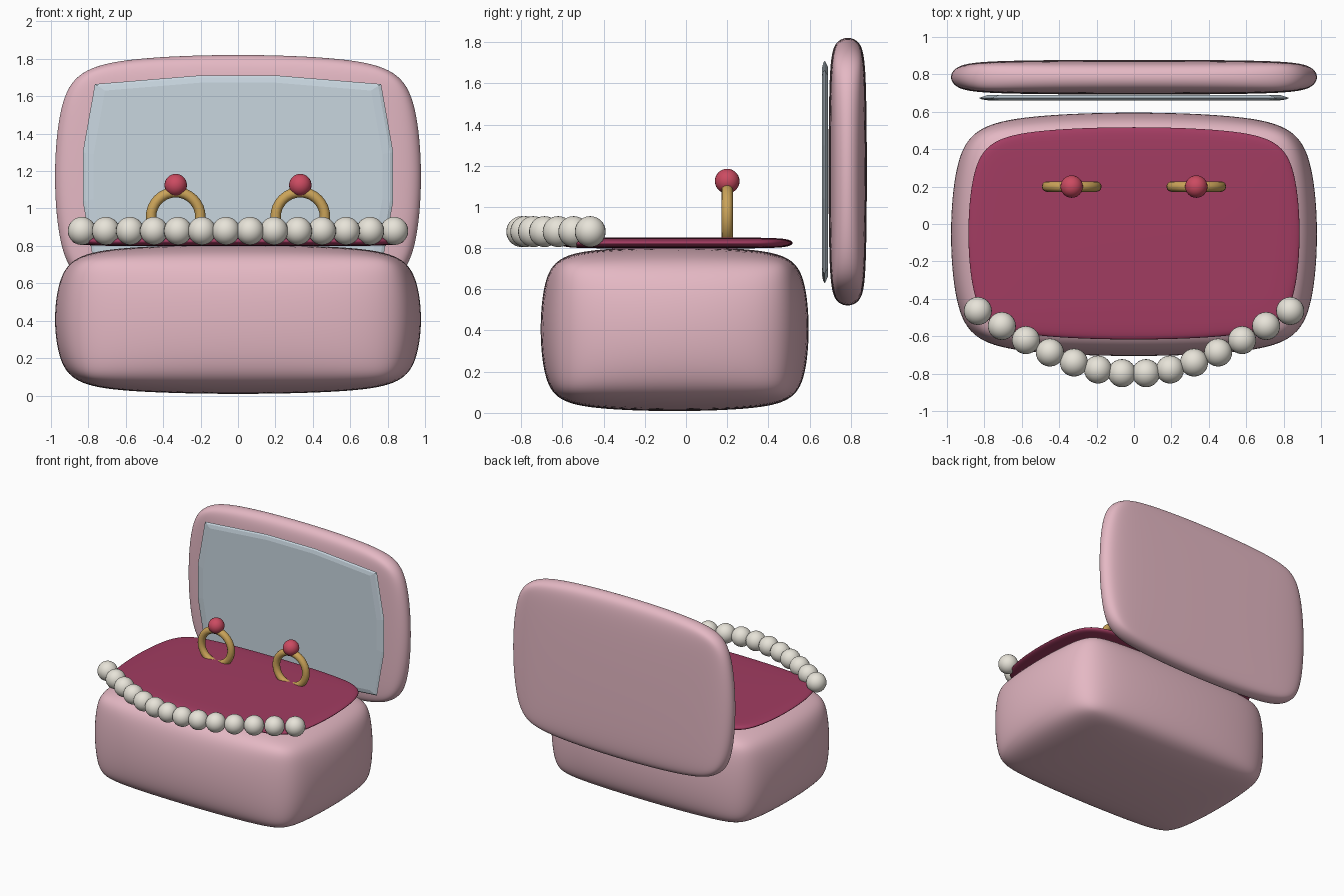
import bpy, bmesh, math
from mathutils import Vector

if "Cube" in bpy.data.objects:
    bpy.data.objects.remove(bpy.data.objects["Cube"])


def material(name, color):
    m = bpy.data.materials.new(name)
    m.diffuse_color = (*color, 1)
    m.use_nodes = True
    m.node_tree.nodes["Principled BSDF"].inputs["Base Color"].default_value = m.diffuse_color
    return m


PINK = material("pink", (0.78, 0.48, 0.55))
VELVET = material("velvet", (0.36, 0.045, 0.12))
GLASS = material("mirror_glass", (0.58, 0.67, 0.74))
GOLD = material("gold", (0.60, 0.37, 0.10))
RED = material("red_gem", (0.60, 0.07, 0.12))
PEARL = material("pearl", (0.80, 0.77, 0.69))


def finish(name, mat):
    ob = bpy.context.object
    ob.name = name
    ob.data.materials.append(mat)
    bpy.ops.object.shade_smooth()
    return ob


def rounded_box(name, lo, hi, mat):
    """Soft bevelled, subdivided cube fitted between two corners."""
    lo, hi = Vector(lo), Vector(hi)
    bpy.ops.mesh.primitive_cube_add(size=2, location=(lo + hi) / 2)
    ob = finish(name, mat)
    bev = ob.modifiers.new("bevel", 'BEVEL')
    bev.width = 0.27
    bev.segments = 1
    sub = ob.modifiers.new("soft", 'SUBSURF')
    sub.levels = sub.render_levels = 4
    bpy.context.view_layer.update()
    ob.dimensions = hi - lo
    return ob


def ball(name, loc, r, mat):
    bpy.ops.mesh.primitive_uv_sphere_add(segments=24, ring_count=14, radius=r, location=loc)
    return finish(name, mat)


# Box body, cushion and open lid
rounded_box("box_body", (-1, -0.72, 0), (1, 0.61, 0.815), PINK)
rounded_box("cushion", (-0.905, -0.63, 0.797), (0.905, 0.53, 0.853), VELVET)
rounded_box("lid", (-1, 0.69, 0.507), (1, 0.88, 1.835), PINK)

# Mirror: twelve-sided pillow-shaped pane
quarter = [(0.83, 0.13), (0.765, 0.495), (0.22, 0.54)]
half = quarter + [(-x, z) for x, z in reversed(quarter)]
outline = half + [(-x, -z) for x, z in half]
bm = bmesh.new()
rings = [[bm.verts.new((x * s, y, 1.17 + z * s)) for x, z in outline]
         for y, s in ((0.66, 0.93), (0.666, 0.98), (0.674, 1.0), (0.69, 0.94))]
for a, b in zip(rings, rings[1:]):
    for i in range(12):
        j = (i + 1) % 12
        bm.faces.new((a[i], a[j], b[j], b[i]))
bm.faces.new(rings[0])
bm.faces.new(rings[-1])
bmesh.ops.recalc_face_normals(bm, faces=bm.faces)
mesh = bpy.data.meshes.new("mirror")
bm.to_mesh(mesh)
bm.free()
mirror = bpy.data.objects.new("mirror", mesh)
bpy.context.collection.objects.link(mirror)
mesh.materials.append(GLASS)

# Two rings with gems
for side, x in (("left", -0.333), ("right", 0.333)):
    bpy.ops.mesh.primitive_torus_add(location=(x, 0.2, 0.955), rotation=(math.pi / 2, 0, 0),
                                     major_radius=0.132, minor_radius=0.028,
                                     major_segments=32, minor_segments=12)
    finish(side + "_ring_band", GOLD)
    ball(side + "_ring_gem", (x, 0.2, 1.125), 0.06, RED)

# Pearl strand draped over the front edge
for i in range(14):
    t = i / 13
    ball(f"pearl_{i + 1}", (-0.835 + 1.67 * t, -0.465 - 0.335 * math.sin(math.pi * t), 0.88),
         0.075, PEARL)
